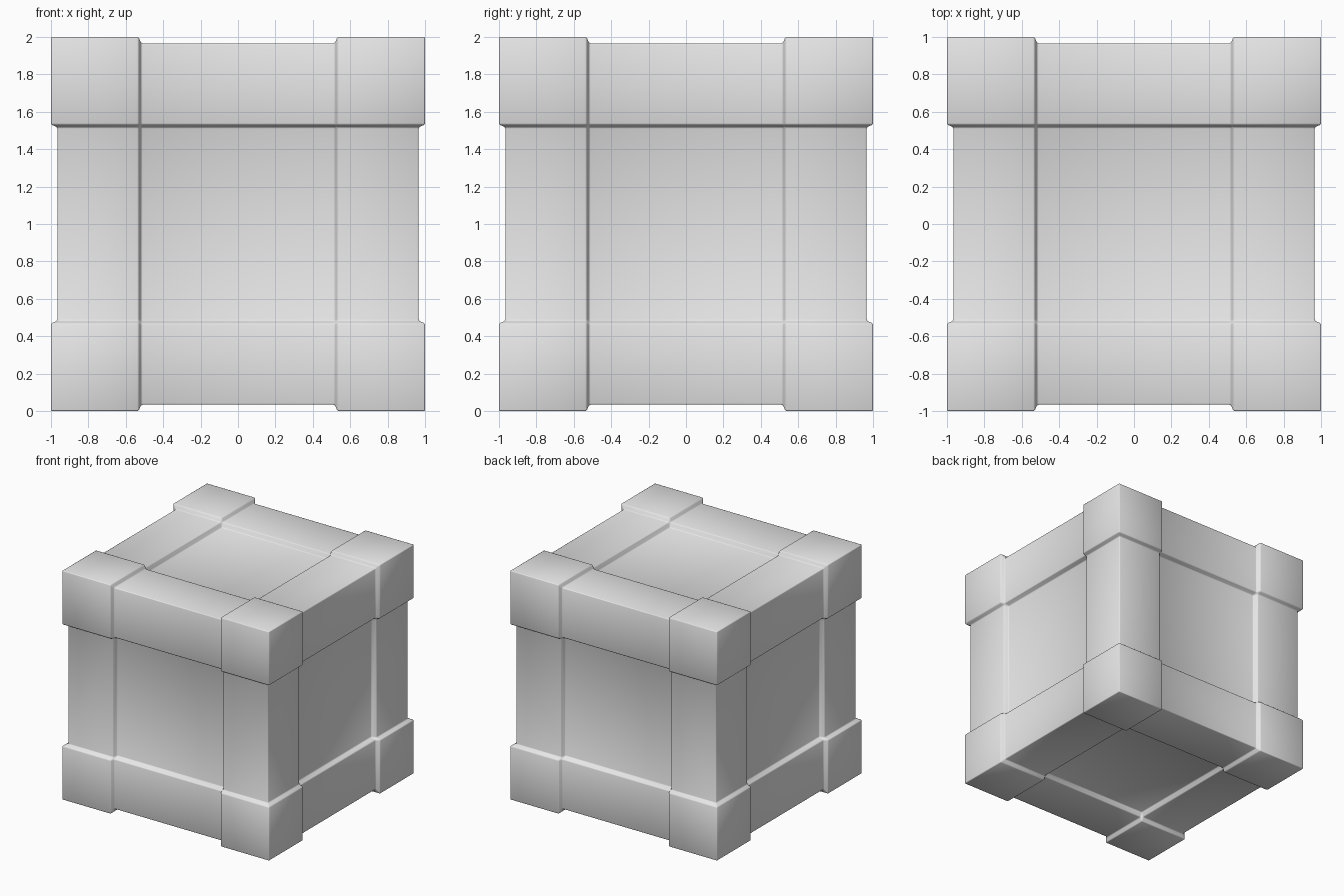
import bpy
import bmesh
from itertools import product

cube = bpy.data.objects.get("Cube")
if cube:
    bpy.data.objects.remove(cube, do_unlink=True)

HALF = 1.0            # corner blocks
RIM, FOOT = 0.532, 0.517   # top and foot of each step
DEPTHS = (0.0, 0.034, 0.075)   # corner blocks, edge bars, panels
LEVELS = (-HALF, -RIM, -FOOT, FOOT, RIM, HALF)

grey = bpy.data.materials.new("plain_grey")
grey.use_nodes = True
colour = (0.8, 0.8, 0.8, 1.0)
grey.diffuse_color = colour
grey.node_tree.nodes["Principled BSDF"].inputs["Base Color"].default_value = colour


def stepped(point):
    """Sink the outer coordinates by how many directions lie inside the steps."""
    inner = sum(abs(c) <= FOOT for c in point)
    return [c * (HALF - DEPTHS[inner]) if abs(c) == HALF else c for c in point]


# Crate shell: raised corner blocks, edge bars and sunken panels
bm = bmesh.new()
verts = {}


def vert(point):
    if point not in verts:
        co = stepped(point)
        verts[point] = bm.verts.new((co[0], co[1], co[2] + HALF))
    return verts[point]


for axis, side in product(range(3), (-HALF, HALF)):
    for i, j in product(range(len(LEVELS) - 1), repeat=2):
        ring = []
        for a, b in ((i, j), (i + 1, j), (i + 1, j + 1), (i, j + 1)):
            p = [LEVELS[a], LEVELS[b]]
            p.insert(axis, side)
            ring.append(vert(tuple(p)))
        bm.faces.new(ring)
bmesh.ops.recalc_face_normals(bm, faces=bm.faces)

mesh = bpy.data.meshes.new("crate_body")
bm.to_mesh(mesh)
bm.free()
mesh.materials.append(grey)
crate = bpy.data.objects.new("crate_body", mesh)
bpy.context.collection.objects.link(crate)

# Softened edges with smooth shading over the whole shell
for poly in mesh.polygons:
    poly.use_smooth = True
bevel = crate.modifiers.new("soft_edges", "BEVEL")
bevel.width = 0.007
bevel.segments = 2
bevel.limit_method = "ANGLE"
bevel.angle_limit = 0.5
